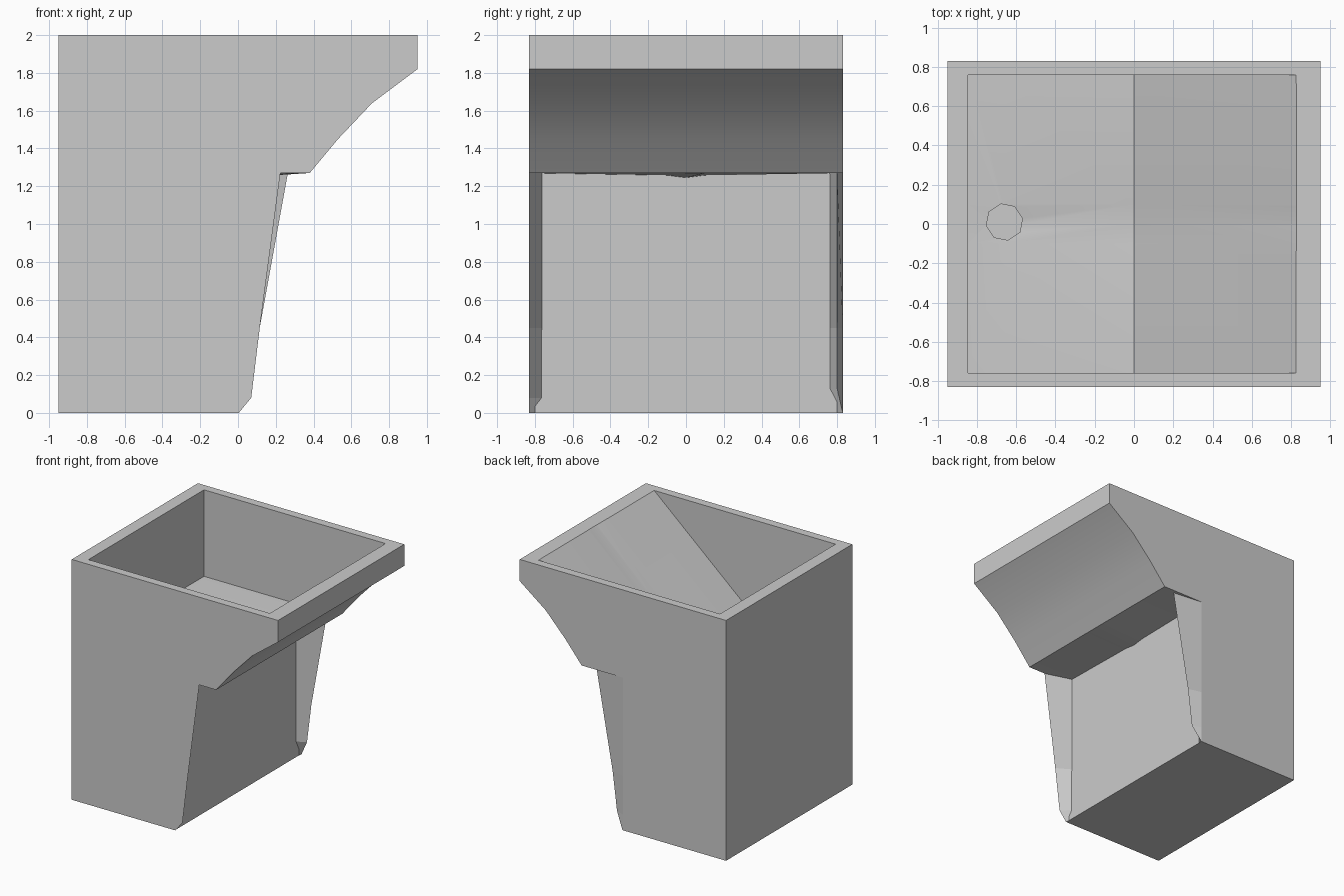
import bpy, bmesh

if "Cube" in bpy.data.objects:
    bpy.data.objects.remove(bpy.data.objects["Cube"])


def loft(name, rings):
    """Closed solid through rings with equal point counts."""
    bm = bmesh.new()
    loops = [[bm.verts.new(p) for p in r] for r in rings]
    n = len(loops[0])
    for a, b in zip(loops, loops[1:]):
        for i in range(n):
            j = (i + 1) % n
            bm.faces.new((a[i], a[j], b[j], b[i]))
    bm.faces.new(loops[0])
    bm.faces.new(loops[-1])
    bmesh.ops.recalc_face_normals(bm, faces=bm.faces)
    me = bpy.data.meshes.new(name)
    bm.to_mesh(me)
    bm.free()
    ob = bpy.data.objects.new(name, me)
    bpy.context.collection.objects.link(ob)
    return ob


def cut(target, cutter):
    mod = target.modifiers.new("cut", 'BOOLEAN')
    mod.operation = 'DIFFERENCE'
    mod.solver = 'EXACT'
    mod.object = cutter
    bpy.context.view_layer.objects.active = target
    bpy.ops.object.modifier_apply(modifier=mod.name)
    bpy.data.objects.remove(cutter)


# Cross-sections along y; d is the slight sag along the centre line
def body_ring(y, d):
    return [(x, y, z) for x, z in (
        (-.95, 0), (0, 0), (0, 1.27 - d), (.38, 1.27), (.53, 1.45),
        (.71, 1.64), (.95, 1.82), (.95, 2), (-.95, 2))]


def bowl_ring(y, d):
    return [(x, y, z) for x, z in (
        (-.845, 2.1), (-.845, 1.28), (-.66, 1.28 - d), (0, 1.28 - d), (.94, 2.1))]


sag = ((-.1, .012), (0, .025), (.1, .012))

# Main body with overhanging apron
body = loft("basin_body", [body_ring(y, d) for y, d in ((-.83, 0), *sag, (.83, 0))])

# Basin hollow and octagonal drain
cut(body, loft("bowl_cutter", [bowl_ring(y, d) for y, d in ((-.76, 0), *sag, (.76, 0))]))
bpy.ops.mesh.primitive_cylinder_add(vertices=8, radius=.094, depth=.3,
                                    location=(-.66, .01, 1.33), rotation=(0, 0, .2))
cut(body, bpy.context.object)

bpy.ops.object.select_all(action='DESELECT')
body.select_set(True)
bpy.context.view_layer.objects.active = body
bpy.ops.object.shade_smooth_by_angle(angle=.35)

# Wedge-shaped side fins beneath the apron
fins = {
    "front_fin": (-1, .83, ((0, .004), (.08, .07), (.45, .115), (1.275, .225))),
    "back_fin": (1, .80, ((0, .004), (.13, .075), (.45, .115), (1.275, .265))),
}
for name, (side, tip, levels) in fins.items():
    loft(name, [[(-.005, side * .83, z), (x, side * (tip if z else .83), z),
                 (-.005, side * .76, z)] for z, x in levels])
